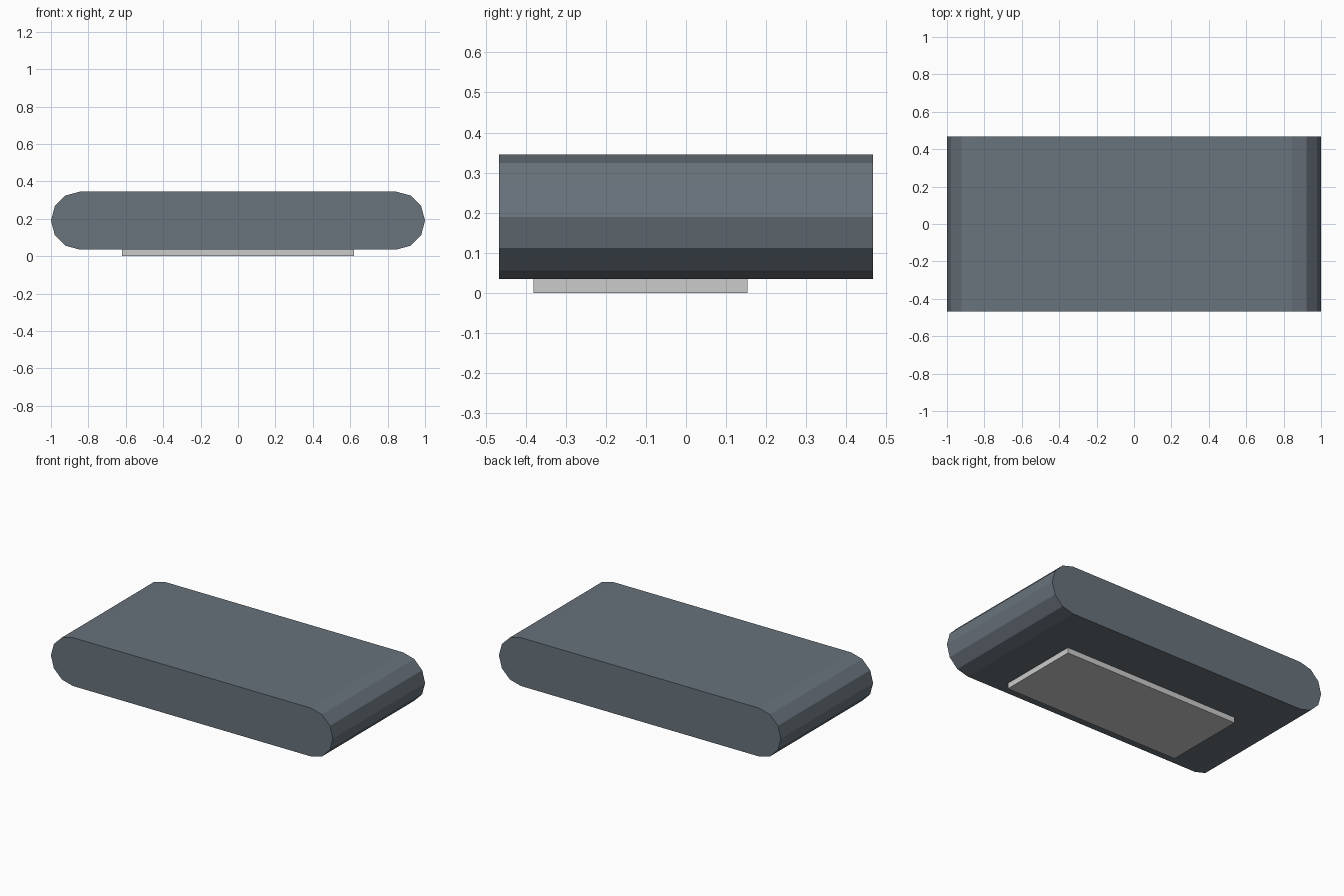
import bpy, bmesh
from math import sin, cos, radians

if "Cube" in bpy.data.objects:
    bpy.data.objects.remove(bpy.data.objects["Cube"])

HALF_Y = 0.467
R, CX, CZ = 0.155, 0.845, 0.19


def make_object(name, bm, color):
    bmesh.ops.recalc_face_normals(bm, faces=bm.faces)
    mesh = bpy.data.meshes.new(name)
    bm.to_mesh(mesh)
    bm.free()
    mat = bpy.data.materials.new(name + "_colour")
    mat.diffuse_color = color
    mat.use_nodes = True
    mat.node_tree.nodes["Principled BSDF"].inputs["Base Color"].default_value = mat.diffuse_color
    mesh.materials.append(mat)
    obj = bpy.data.objects.new(name, mesh)
    bpy.context.collection.objects.link(obj)
    return obj


def extrude_profile(points, y0, y1):
    bm = bmesh.new()
    face = bm.faces.new([bm.verts.new((x, y0, z)) for x, z in points])
    ext = bmesh.ops.extrude_face_region(bm, geom=[face], use_keep_orig=True)
    moved = [v for v in ext["geom"] if isinstance(v, bmesh.types.BMVert)]
    bmesh.ops.translate(bm, verts=moved, vec=(0, y1 - y0, 0))
    return bm


# Body: stadium profile with six facets on each rounded end
profile = []
for side, start in ((1, -90), (-1, 90)):
    for i in range(7):
        a = radians(start + 30 * i)
        profile.append((side * CX + R * cos(a), CZ + R * sin(a)))
make_object("body", extrude_profile(profile, -HALF_Y, HALF_Y), (0.14, 0.17, 0.20, 1))

# Base plate: thin slab under the body, set towards the front
plate = [(-0.62, 0), (0.62, 0), (0.62, CZ - R), (-0.62, CZ - R)]
make_object("base_plate", extrude_profile(plate, -0.38, 0.153), (0.8, 0.8, 0.8, 1))
